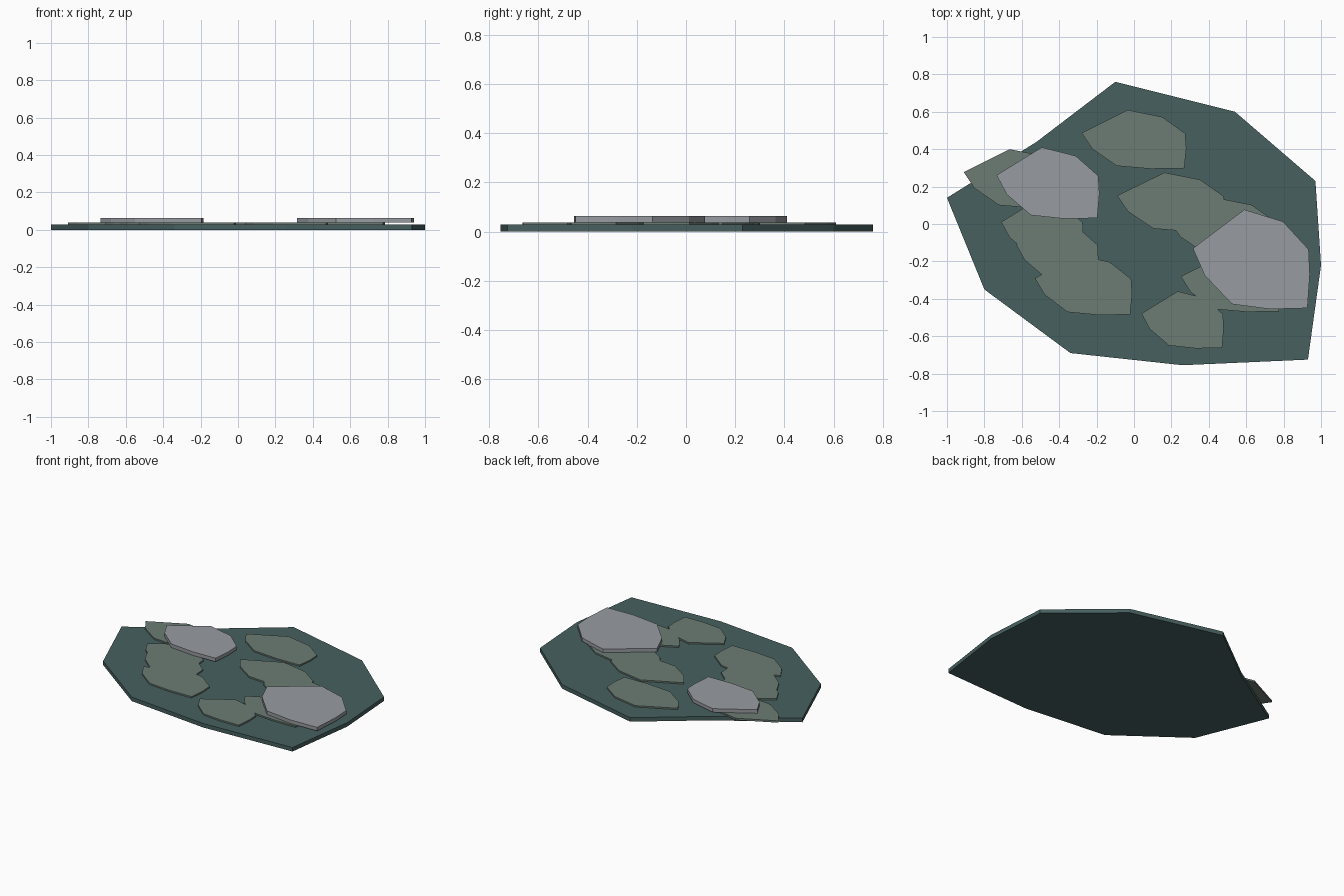
import bpy, bmesh

if "Cube" in bpy.data.objects:
    bpy.data.objects.remove(bpy.data.objects["Cube"])

def material(name, rgb):
    m = bpy.data.materials.new(name)
    m.diffuse_color = (*[(c / 255) ** 2.2 for c in rgb], 1)
    m.use_nodes = True
    m.node_tree.nodes["Principled BSDF"].inputs["Base Color"].default_value = m.diffuse_color
    return m

teal = material("deep_teal", (72, 96, 95))
moss = material("moss_grey", (108, 123, 115))
slate = material("slate_grey", (150, 154, 159))

def slab(name, outline, z0, z1, mat):
    """Extrude a flat outline between two heights."""
    bm = bmesh.new()
    face = bm.faces.new([bm.verts.new((x, y, z0)) for x, y in outline])
    top = bmesh.ops.extrude_face_region(bm, geom=[face])["geom"]
    bmesh.ops.translate(bm, vec=(0, 0, z1 - z0),
                        verts=[v for v in top if isinstance(v, bmesh.types.BMVert)])
    bmesh.ops.recalc_face_normals(bm, faces=bm.faces)
    me = bpy.data.meshes.new(name)
    bm.to_mesh(me)
    bm.free()
    me.materials.append(mat)
    ob = bpy.data.objects.new(name, me)
    bpy.context.collection.objects.link(ob)
    return ob

# Shared nine-sided stone outline in a unit box
STONE = [(0, .61), (.44, 1), (.77, .88), (.99, .6), (1, .35),
         (.98, .01), (.66, 0), (.335, .05), (.1, .34)]

def stone(name, x0, x1, y0, y1, z0, z1, mat):
    pts = [(x0 + u * (x1 - x0), y0 + v * (y1 - y0)) for u, v in STONE]
    return slab(name, pts, z0, z1, mat)

# Ground plate
slab("base_plate", [(-1, .14), (-.52, .44), (-.10, .76), (.54, .60), (.97, .23),
                    (1, -.22), (.93, -.725), (.26, -.755), (-.34, -.69), (-.80, -.35)],
     0, .028, teal)

# Low flat patches: x0, x1, y0, y1
patches = [(-.28, .28, .295, .61), (-.09, .485, -.04, .275), (.19, .76, -.175, .14),
           (.25, .785, -.47, -.16), (.04, .48, -.665, -.36), (-.91, -.35, .085, .40),
           (-.71, -.27, -.175, .13), (-.63, -.19, -.295, .01), (-.53, -.01, -.487, -.165)]
for i, p in enumerate(patches):
    stone(f"flat_patch_{i + 1}", *p, .025, .038, moss)

# Raised slabs
stone("raised_slab_left", -.735, -.185, .028, .41, .038, .063, slate)
stone("raised_slab_right", .315, .94, -.455, .077, .038, .063, slate)
